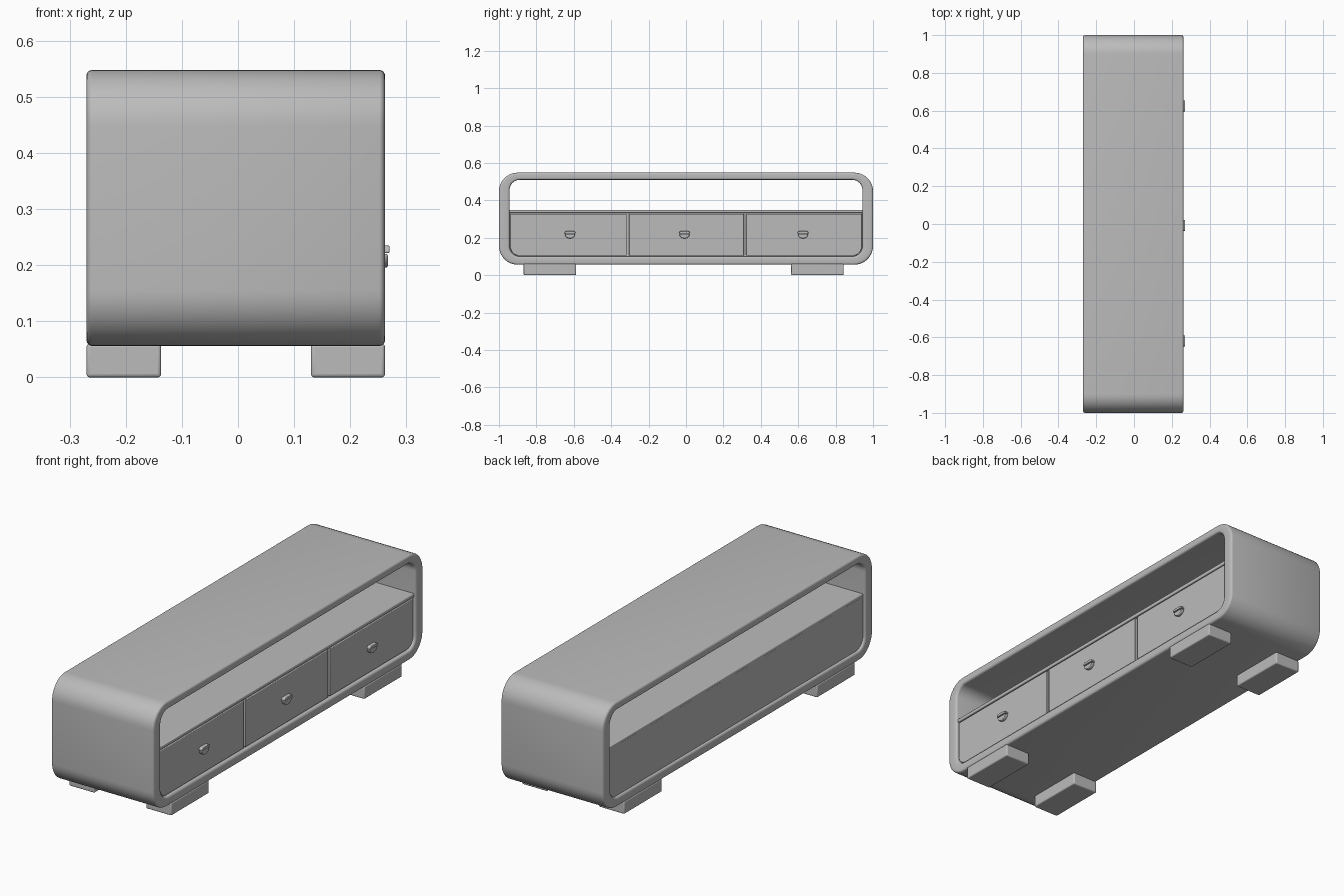
import bpy
import bmesh
from math import sin, cos, pi

cube = bpy.data.objects.get("Cube")
if cube:
    bpy.data.objects.remove(cube, do_unlink=True)

grey = bpy.data.materials.new("plain grey")
grey.use_nodes = True
colour = (0.5, 0.5, 0.5, 1)
grey.diffuse_color = colour
grey.node_tree.nodes["Principled BSDF"].inputs["Base Color"].default_value = colour

BACK, FRONT = -0.27, 0.262


def outline(y0, y1, z0, z1, radii, steps=10):
    """Rounded rectangle; radii run bottom-left, bottom-right, top-right, top-left."""
    corners = [(y0, z0, 1, 1), (y1, z0, -1, 1), (y1, z1, -1, -1), (y0, z1, 1, -1)]
    points = []
    for i, ((y, z, sy, sz), r) in enumerate(zip(corners, radii)):
        count = steps if r else 0
        for k in range(count + 1):
            a = pi + i * pi / 2 + (k / steps) * pi / 2
            points.append((y + sy * r + r * cos(a), z + sz * r + r * sin(a)))
    return points


def finish(name, bm, bevel=0.0):
    bmesh.ops.recalc_face_normals(bm, faces=bm.faces)
    mesh = bpy.data.meshes.new(name)
    bm.to_mesh(mesh)
    bm.free()
    mesh.materials.append(grey)
    obj = bpy.data.objects.new(name, mesh)
    bpy.context.collection.objects.link(obj)
    if bevel:
        mod = obj.modifiers.new("soft edges", "BEVEL")
        mod.width, mod.segments = bevel, 3
        mod.limit_method, mod.angle_limit = "ANGLE", pi / 4
    bpy.ops.object.select_all(action="DESELECT")
    obj.select_set(True)
    bpy.context.view_layer.objects.active = obj
    bpy.ops.object.shade_smooth_by_angle(angle=pi / 4)
    return obj


def slab(name, points, x0, x1, bevel=0.0):
    """Extrude a y-z outline from x0 to x1."""
    bm = bmesh.new()
    face = bm.faces.new([bm.verts.new((x0, y, z)) for y, z in points])
    extruded = bmesh.ops.extrude_face_region(bm, geom=[face])["geom"]
    verts = [g for g in extruded if isinstance(g, bmesh.types.BMVert)]
    bmesh.ops.translate(bm, verts=verts, vec=(x1 - x0, 0, 0))
    return finish(name, bm, bevel)


# Rounded outer frame: a soft-edged section swept between two outlines
outer = outline(-1, 1, 0.056, 0.548, [0.1] * 4)
inner = outline(-0.943, 0.943, 0.1, 0.51, [0.055] * 4)
soft_t, soft_x = 0.25, 0.01
section = []
for quarter, (t, x) in enumerate([(1 - soft_t, FRONT - soft_x), (soft_t, FRONT - soft_x),
                                  (soft_t, BACK + soft_x), (1 - soft_t, BACK + soft_x)]):
    for k in range(5):
        a = quarter * pi / 2 + k * pi / 8
        section.append((t + soft_t * cos(a), x + soft_x * sin(a)))
bm = bmesh.new()
loops = [[bm.verts.new((x, oy + (iy - oy) * t, oz + (iz - oz) * t))
          for (oy, oz), (iy, iz) in zip(outer, inner)] for t, x in section]
for i, a in enumerate(loops):
    b = loops[(i + 1) % len(loops)]
    for j in range(len(a)):
        n = (j + 1) % len(a)
        bm.faces.new((a[j], a[n], b[n], b[j]))
finish("outer_frame", bm)

# Drawer housing with the shelf on top
slab("drawer_housing", outline(-0.945, 0.945, 0.098, 0.335, [0.055, 0.055, 0, 0]),
     BACK + 0.012, FRONT - 0.022)
slab("shelf", outline(-0.945, 0.945, 0.332, 0.349, [0] * 4), BACK + 0.012, FRONT - 0.008, 0.004)

# Drawer fronts, each with a half-round pull
drawers = [("right", -0.94, -0.317, -0.62, [0.05, 0, 0, 0]),
           ("middle", -0.304, 0.309, -0.008, [0] * 4),
           ("left", 0.322, 0.94, 0.625, [0, 0.05, 0, 0])]
for side, y0, y1, centre, radii in drawers:
    slab(side + "_drawer", outline(y0, y1, 0.104, 0.328, radii), FRONT - 0.03, FRONT - 0.01, 0.003)
    cup = [(centre + 0.028 * cos(pi + k * pi / 12), 0.22 + 0.024 * sin(pi + k * pi / 12))
           for k in range(13)]
    slab(side + "_pull_cup", cup, FRONT - 0.012, FRONT + 0.005, 0.003)
    slab(side + "_pull_lip", outline(centre - 0.029, centre + 0.029, 0.222, 0.235, [0, 0, 0.01, 0.01]),
         FRONT - 0.012, FRONT + 0.008, 0.002)

# Four block feet
for end, y0, y1 in [("right", -0.868, -0.587), ("left", 0.562, 0.843)]:
    for row, x0, x1 in [("back", BACK, -0.137), ("front", 0.13, FRONT)]:
        slab(f"{row}_{end}_foot", outline(y0, y1, 0, 0.06, [0] * 4), x0, x1, 0.006)
